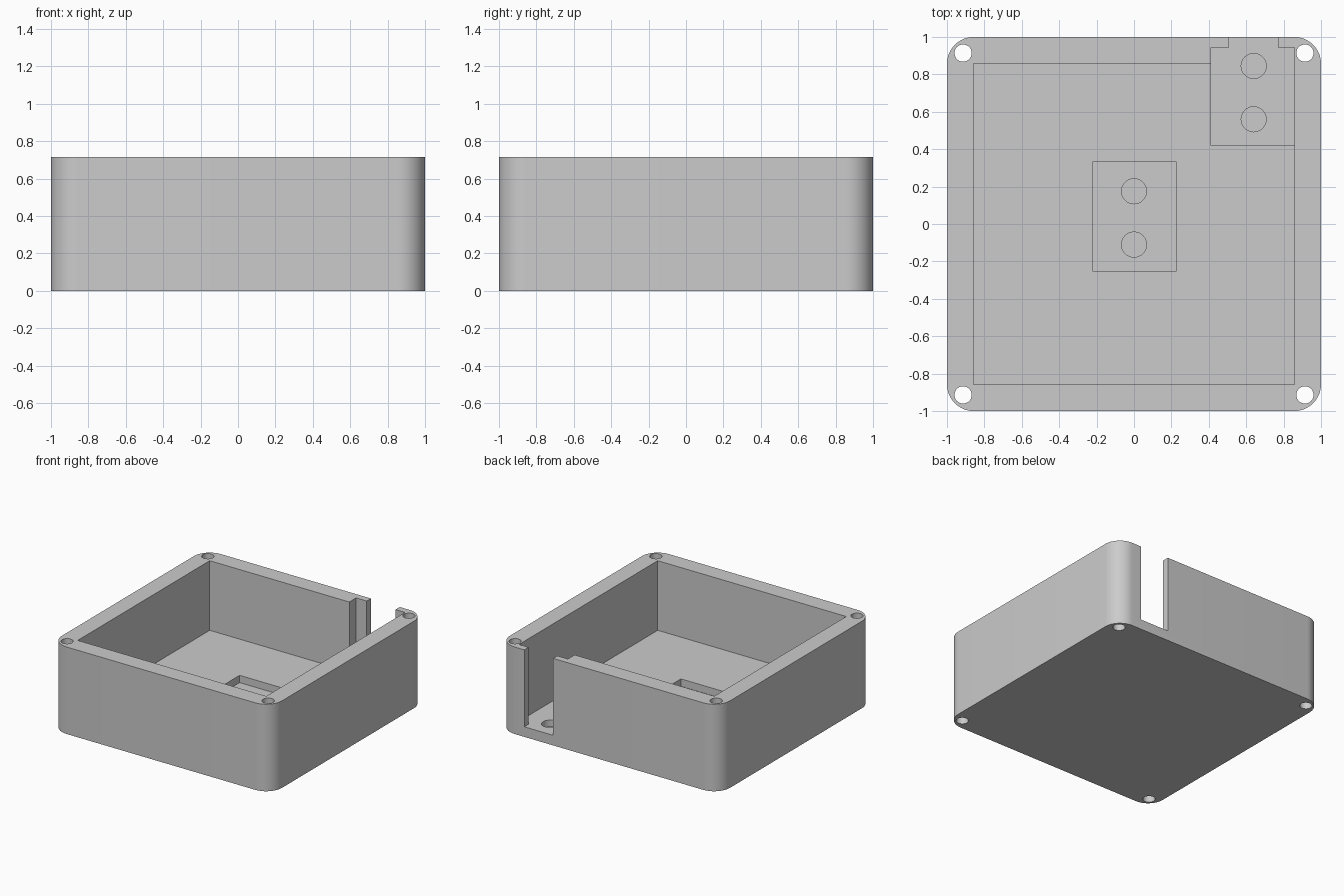
import bpy
import bmesh

if "Cube" in bpy.data.objects:
    bpy.data.objects.remove(bpy.data.objects["Cube"], do_unlink=True)

HEIGHT, TOP = 0.715, 0.9
WALL = 0.857      # inner wall position
FLOOR = 0.143     # main floor level
RECESS = 0.083    # recessed pocket level
SOCKET = 0.03     # bottom of the blind round sockets

grey = bpy.data.materials.new("plain_grey")
grey.use_nodes = True
colour = (0.6, 0.6, 0.6, 1)
grey.diffuse_color = colour
grey.node_tree.nodes["Principled BSDF"].inputs["Base Color"].default_value = colour


def make_object(name, bm):
    mesh = bpy.data.meshes.new(name)
    bm.to_mesh(mesh)
    bm.free()
    mesh.materials.append(grey)
    obj = bpy.data.objects.new(name, mesh)
    bpy.context.collection.objects.link(obj)
    return obj


def block(name, x0, x1, y0, y1, z0, z1, radius=0):
    bm = bmesh.new()
    bmesh.ops.create_cube(bm, size=1)
    for v in bm.verts:
        v.co.x = x1 if v.co.x > 0 else x0
        v.co.y = y1 if v.co.y > 0 else y0
        v.co.z = z1 if v.co.z > 0 else z0
    if radius:
        upright = [e for e in bm.edges if abs(e.verts[0].co.z - e.verts[1].co.z) > 0.1]
        bmesh.ops.bevel(bm, geom=upright, offset=radius, segments=12,
                        profile=0.5, affect='EDGES')
    return make_object(name, bm)


def drill(name, x, y, r, z0, z1):
    bm = bmesh.new()
    bmesh.ops.create_cone(bm, cap_ends=True, segments=40, radius1=r, radius2=r, depth=z1 - z0)
    bmesh.ops.translate(bm, verts=bm.verts, vec=(x, y, (z0 + z1) / 2))
    return make_object(name, bm)


# Rounded solid body
body = block("open_box", -1, 1, -1, 1, 0, HEIGHT, radius=0.143)

# Main cavity, recessed pockets and the cable slot through the back wall
cutters = [
    block("cavity_cutter", -WALL, WALL, -WALL, WALL, FLOOR, TOP),
    block("centre_pocket_cutter", -0.22, 0.225, -0.255, 0.335, RECESS, TOP),
    block("corner_pocket_cutter", 0.412, WALL, 0.42, 0.945, RECESS, TOP),
    block("slot_cutter", 0.508, 0.77, 0.7, 1.1, RECESS, TOP),
]

# Blind round sockets in both pockets
for x, y in ((0, 0.175), (0, -0.11), (0.64, 0.845), (0.64, 0.56)):
    cutters.append(drill("socket_cutter", x, y, 0.067, SOCKET, 0.3))

# Screw holes through the four corners
for sx in (-1, 1):
    for sy in (-1, 1):
        cutters.append(drill("screw_hole_cutter", sx * 0.914, sy * 0.914, 0.046, -0.1, TOP))

# Carve the body, then discard the cutters
bpy.ops.object.select_all(action='DESELECT')
bpy.context.view_layer.objects.active = body
body.select_set(True)
for cutter in cutters:
    cutter.hide_render = True
    mod = body.modifiers.new("cut", 'BOOLEAN')
    mod.operation = 'DIFFERENCE'
    mod.solver = 'EXACT'
    mod.object = cutter
    bpy.ops.object.modifier_apply(modifier=mod.name)
    bpy.data.objects.remove(cutter, do_unlink=True)

bpy.ops.object.shade_smooth_by_angle(angle=0.52)
